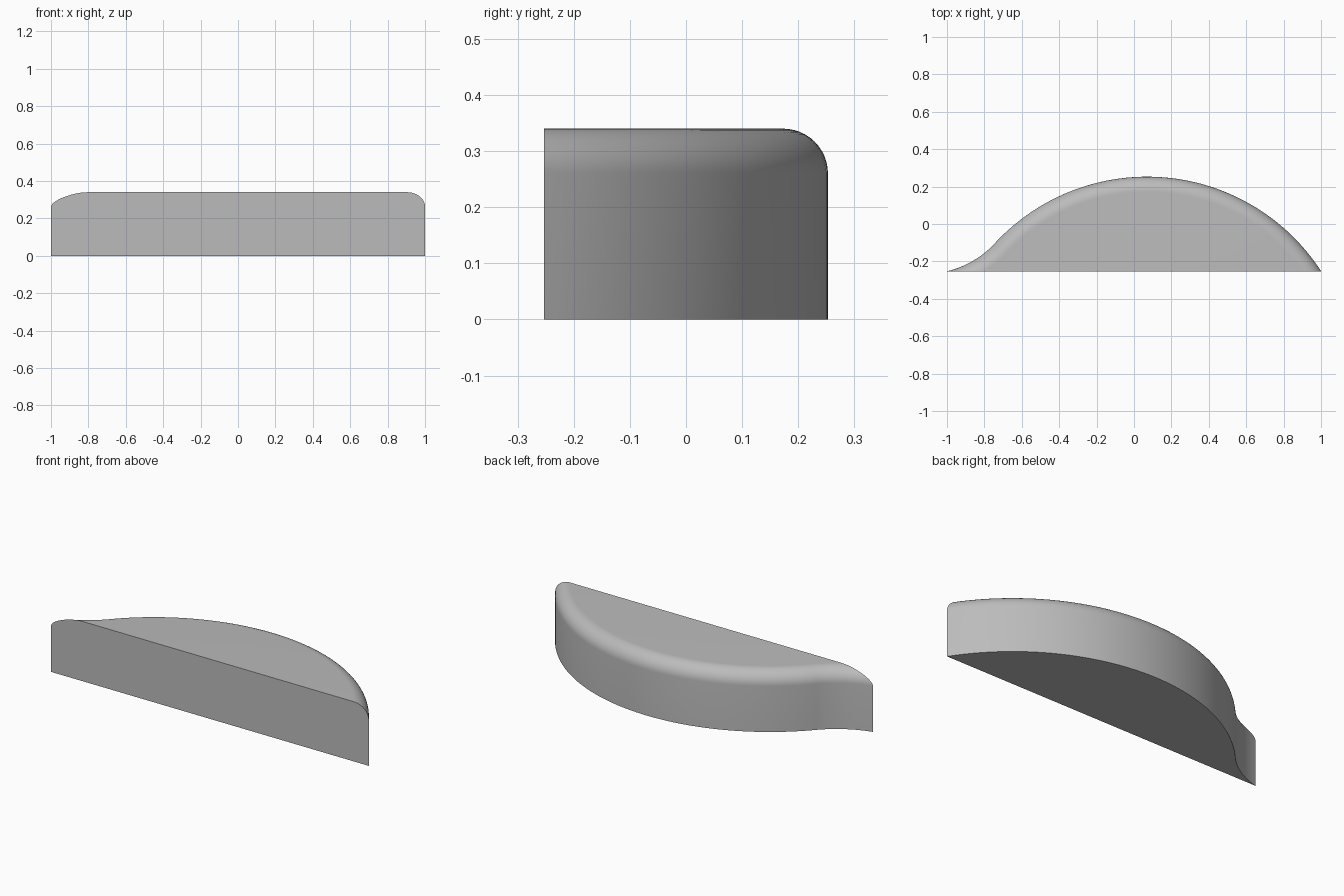
import bpy, bmesh, math
from mathutils import Vector

if "Cube" in bpy.data.objects:
    bpy.data.objects.remove(bpy.data.objects["Cube"])

FRONT, HEIGHT, FILLET = -0.253, 0.34, 0.08
RADIUS, CENTRE = 1.109, Vector((0.07, -0.856))


def curved_outline():
    """Back outline from the left tail to the right tip, with outward normals."""
    tail, bend, join = Vector((-1, FRONT)), Vector((-0.848, -0.215)), Vector((-0.74, -0.1))
    out = []
    # Concave flare
    for i in range(16):
        t = i / 16
        p = tail * (1 - t) ** 2 + bend * 2 * t * (1 - t) + join * t * t
        d = ((bend - tail) * (1 - t) + (join - bend) * t).normalized()
        out.append((p, Vector((-d.y, d.x))))
    # Large convex arc
    start = math.atan2(join.y - CENTRE.y, join.x - CENTRE.x)
    end = math.atan2(FRONT - CENTRE.y, 1 - CENTRE.x)
    for i in range(65):
        a = start + (end - start) * i / 64
        n = Vector((math.cos(a), math.sin(a)))
        out.append((CENTRE + n * RADIUS, n))
    return out


outline = curved_outline()
bm = bmesh.new()


def ring(inset, z):
    return [bm.verts.new((*(p - n * inset), z)) for p, n in outline]


# Upright wall, then the rounded top edge
rings = [ring(0, 0)]
for k in range(13):
    a = math.pi / 2 * k / 12
    rings.append(ring(FILLET * (1 - math.cos(a)), HEIGHT - FILLET * (1 - math.sin(a))))
for low, high in zip(rings, rings[1:]):
    for i in range(len(outline) - 1):
        bm.faces.new((low[i], low[i + 1], high[i + 1], high[i]))

# Flat top and underside
bm.faces.new(rings[-1])
bm.faces.new(rings[0])

# Trim to the flat front and close it
bmesh.ops.bisect_plane(bm, geom=bm.verts[:] + bm.edges[:] + bm.faces[:], dist=1e-5,
                       plane_co=(0, FRONT, 0), plane_no=(0, -1, 0), clear_outer=True)
bmesh.ops.remove_doubles(bm, verts=bm.verts[:], dist=1e-5)
bmesh.ops.holes_fill(bm, edges=[e for e in bm.edges if e.is_boundary], sides=0)
bmesh.ops.recalc_face_normals(bm, faces=bm.faces[:])

mesh = bpy.data.meshes.new("curved_block")
bm.to_mesh(mesh)
bm.free()
block = bpy.data.objects.new("curved_block", mesh)
bpy.context.collection.objects.link(block)

# Plain grey finish
grey = bpy.data.materials.new("light_grey")
grey.use_nodes = True
colour = (0.5, 0.5, 0.5, 1)
grey.diffuse_color = colour
grey.node_tree.nodes["Principled BSDF"].inputs["Base Color"].default_value = colour
mesh.materials.append(grey)

bpy.ops.object.select_all(action="DESELECT")
block.select_set(True)
bpy.context.view_layer.objects.active = block
bpy.ops.object.shade_smooth_by_angle(angle=math.radians(30))
